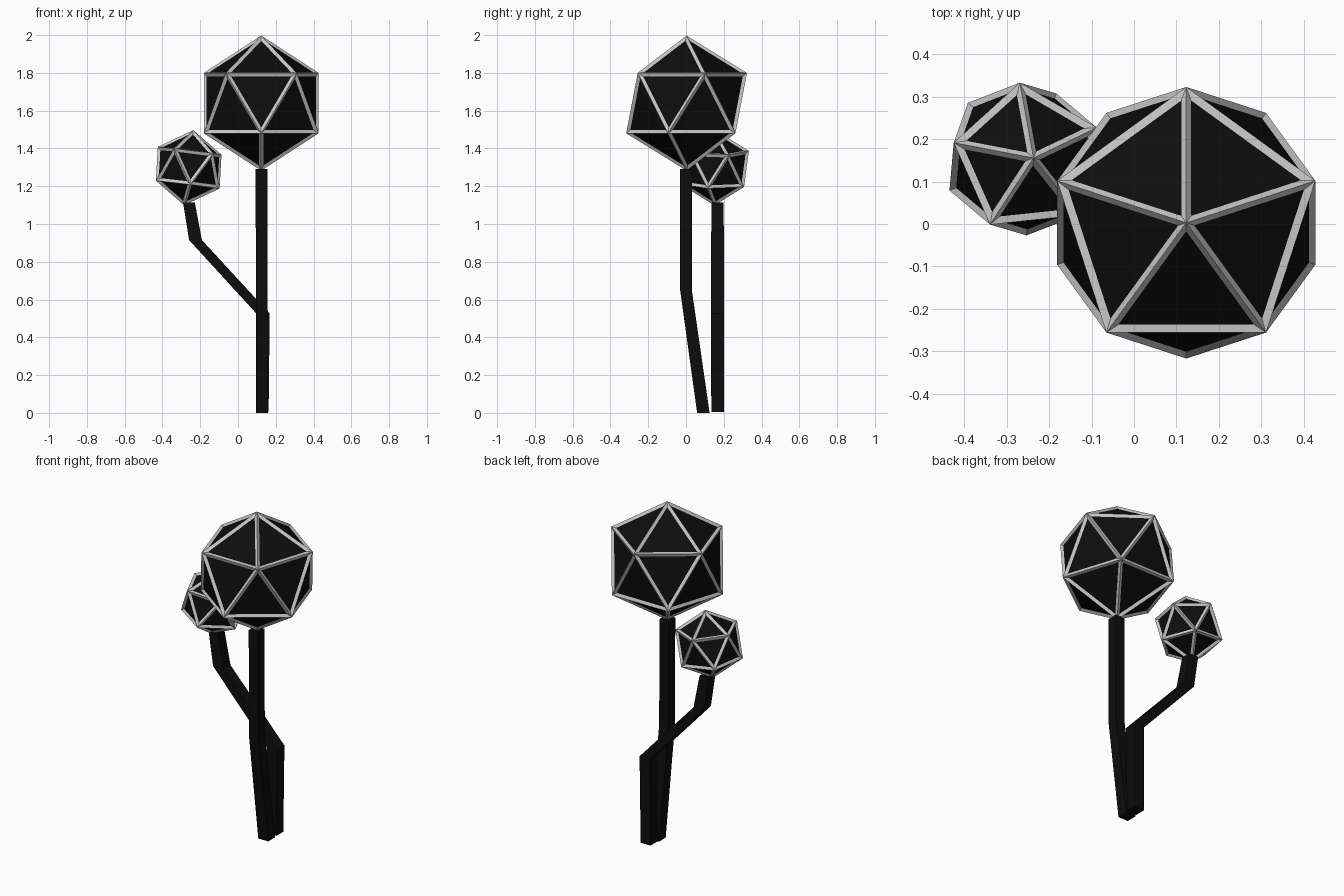
import bpy, bmesh
from math import radians

if "Cube" in bpy.data.objects:
    bpy.data.objects.remove(bpy.data.objects["Cube"])


def black():
    m = bpy.data.materials.new("black")
    m.diffuse_color = (0.004, 0.004, 0.004, 1)
    m.use_nodes = True
    m.node_tree.nodes["Principled BSDF"].inputs["Base Color"].default_value = m.diffuse_color
    return m


BLACK = black()


def icosahedron(name, radius, centre, rot):
    bpy.ops.mesh.primitive_ico_sphere_add(
        subdivisions=1, radius=radius, location=centre,
        rotation=[radians(a) for a in rot])
    ob = bpy.context.object
    ob.name = name
    return ob


def globe(name, radius, centre, rot, strut):
    # dark solid core with a grey strut lattice along its edges
    core = icosahedron(name + "_core", radius - strut * 0.6, centre, rot)
    core.data.materials.append(BLACK)
    frame = icosahedron(name + "_frame", radius - strut * 0.6, centre, rot)
    wire = frame.modifiers.new("struts", 'WIREFRAME')
    wire.thickness = strut
    wire.offset = 0
    wire.use_even_offset = True


def stem(name, path):
    # square bar swept through level rings: (x, y, z, half width)
    bm = bmesh.new()
    rings = [[bm.verts.new((x + sx * h, y + sy * h, z))
              for sx, sy in ((-1, -1), (1, -1), (1, 1), (-1, 1))]
             for x, y, z, h in path]
    for a, b in zip(rings, rings[1:]):
        for i in range(4):
            j = (i + 1) % 4
            bm.faces.new((a[i], a[j], b[j], b[i]))
    bm.faces.new(rings[0][::-1])
    bm.faces.new(rings[-1])
    me = bpy.data.meshes.new(name)
    bm.to_mesh(me)
    bm.free()
    me.materials.append(BLACK)
    bpy.context.collection.objects.link(bpy.data.objects.new(name, me))


# globes
globe("large_globe", 0.36, (0.123, 0.003, 1.64), (0, 0, 90), 0.025)
globe("small_globe", 0.203, (-0.261, 0.153, 1.298), (7, 0, 96), 0.022)

# stems
stem("tall_stem", [(0.127, 0.092, 0, 0.033), (0.126, 0.0, 0.65, 0.031),
                   (0.124, 0.0, 1.29, 0.031)])
stem("branch_stem", [(0.129, 0.167, 0.005, 0.033), (0.133, 0.167, 0.525, 0.035),
                     (-0.225, 0.167, 0.915, 0.034), (-0.26, 0.167, 1.115, 0.031)])
